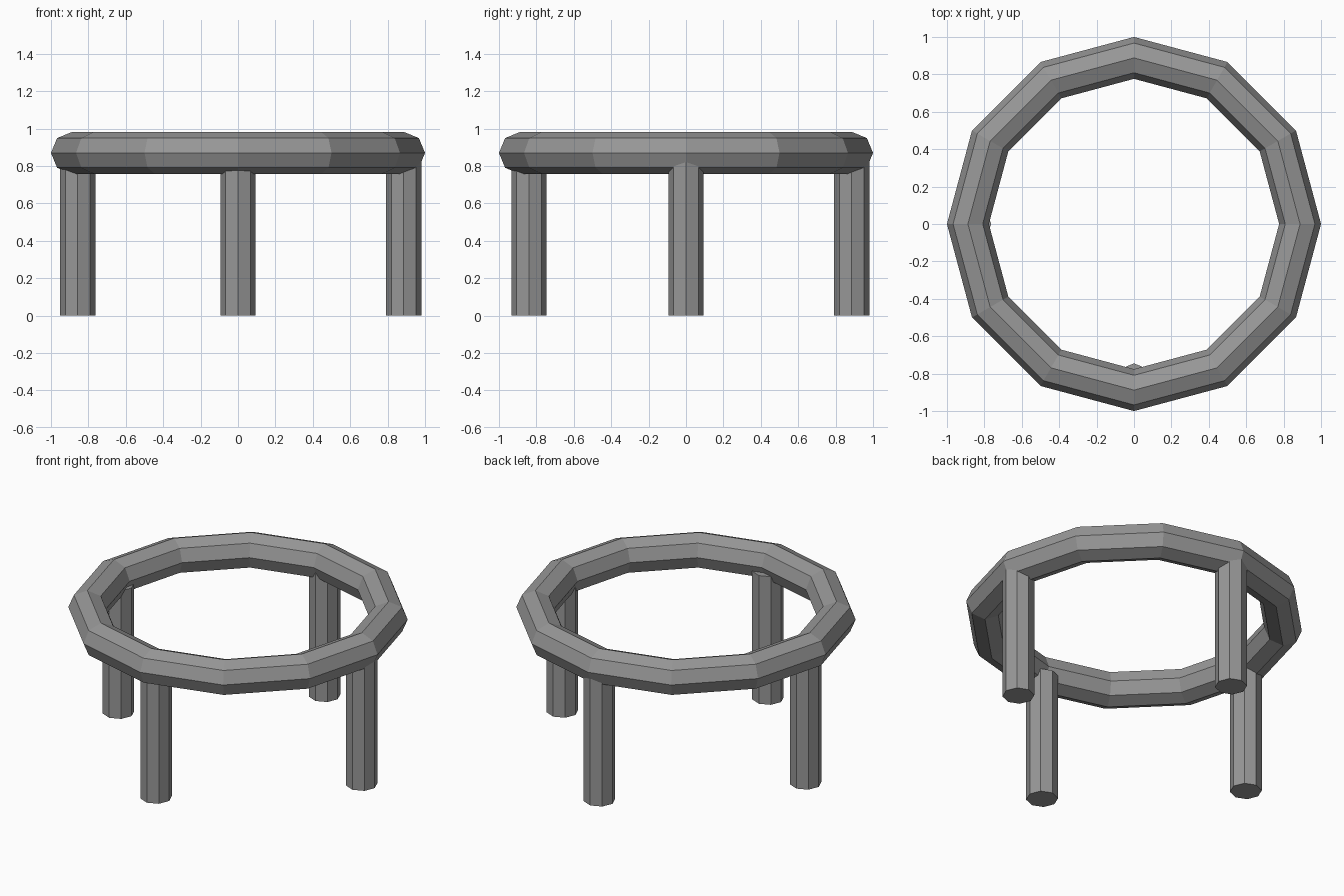
import bpy

if "Cube" in bpy.data.objects:
    bpy.data.objects.remove(bpy.data.objects["Cube"])

# Dark grey finish shared by all parts
grey = bpy.data.materials.new("dark_grey")
grey.diffuse_color = (0.31, 0.31, 0.31, 1)
grey.use_nodes = True
grey.node_tree.nodes["Principled BSDF"].inputs["Base Color"].default_value = grey.diffuse_color

# Top ring: 12 segments around, octagonal section
bpy.ops.mesh.primitive_torus_add(major_segments=12, minor_segments=8,
                                 major_radius=0.888, minor_radius=0.112,
                                 location=(0, 0, 0.87))
bpy.context.object.name = "top_ring"


def add_leg(name, x, y, height=0.83):
    bpy.ops.mesh.primitive_cylinder_add(vertices=8, radius=0.094, depth=height,
                                        location=(x, y, height / 2))
    bpy.context.object.name = name


# Four octagonal legs, tops sunk into the ring
add_leg("right_leg", 0.886, 0)
add_leg("left_leg", -0.857, 0)
add_leg("back_leg", 0, 0.886)
add_leg("front_leg", 0, -0.839)

# Flat faces and colour throughout
for obj in bpy.context.scene.objects:
    obj.data.materials.append(grey)
    for face in obj.data.polygons:
        face.use_smooth = False
